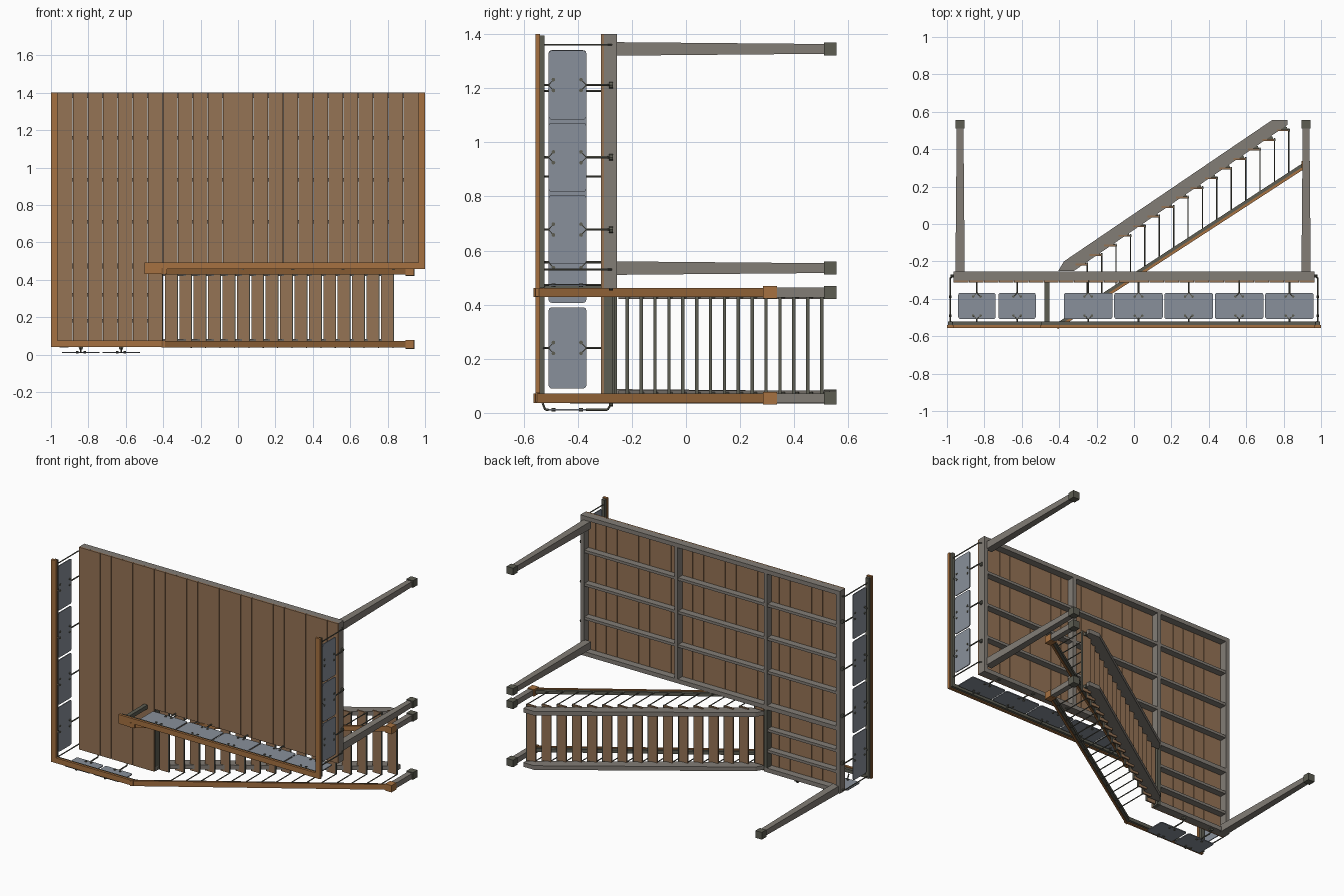
import bpy, bmesh, math
from mathutils import Vector

if "Cube" in bpy.data.objects:
    bpy.data.objects.remove(bpy.data.objects["Cube"])


def mat(name, c):
    m = bpy.data.materials.new(name)
    m.diffuse_color = (*c, 1)
    m.use_nodes = True
    m.node_tree.nodes["Principled BSDF"].inputs["Base Color"].default_value = m.diffuse_color
    return m


BOARD = mat("board_wood", (0.30, 0.172, 0.09))
RAIL = mat("handrail_wood", (0.38, 0.165, 0.052))
GREY = mat("grey_timber", (0.225, 0.205, 0.18))
METAL = mat("dark_metal", (0.11, 0.11, 0.085))
GLASS = mat("panel_glass", (0.25, 0.28, 0.325))


def mesh(name, bm, m):
    bmesh.ops.recalc_face_normals(bm, faces=bm.faces)
    me = bpy.data.meshes.new(name)
    bm.to_mesh(me)
    bm.free()
    me.materials.append(m)
    ob = bpy.data.objects.new(name, me)
    bpy.context.collection.objects.link(ob)
    return ob


def prism(name, a, b, m):
    """Solid between two matching outlines of 3D points."""
    bm = bmesh.new()
    va = [bm.verts.new(p) for p in a]
    vb = [bm.verts.new(p) for p in b]
    n = len(va)
    bm.faces.new(va)
    bm.faces.new(vb[::-1])
    for i in range(n):
        j = (i + 1) % n
        bm.faces.new((va[i], vb[i], vb[j], va[j]))
    return mesh(name, bm, m)


def box(name, x0, x1, y0, y1, z0, z1, m):
    q = [(x0, y0), (x1, y0), (x1, y1), (x0, y1)]
    return prism(name, [(*p, z0) for p in q], [(*p, z1) for p in q], m)


def plate(name, pts, z0, z1, m):
    return prism(name, [(*p, z0) for p in pts], [(*p, z1) for p in pts], m)


def rod(name, p, q, r, m, sides=6):
    p, q = Vector(p), Vector(q)
    rot = (q - p).to_track_quat('Z', 'Y')
    ring = [rot @ Vector((r * math.cos(t), r * math.sin(t), 0))
            for t in (2 * math.pi * i / sides for i in range(sides))]
    return prism(name, [p + v for v in ring], [q + v for v in ring], m)


def path(name, pts, r, m):
    for p, q in zip(pts, pts[1:]):
        rod(name, p, q, r, m)


# deck boards, shortened beside the stair opening
N = 24
pitch = 1.93 / N
for i in range(N):
    x = -0.965 + i * pitch
    box("deck_board", x + 0.0012, x + pitch - 0.0012, -0.314, -0.303,
        0.04 if i < 7 else 0.46, 1.40, BOARD)

# deck frame: edge beams, cross beams and joists
F0, F1 = -0.303, -0.255
box("left_edge_beam", -0.965, -0.937, F0, F1, 0.04, 1.4, GREY)
box("right_edge_beam", 0.937, 0.965, F0, F1, 0.46, 1.4, GREY)
box("top_edge_beam", -0.965, 0.965, F0, F1, 1.372, 1.4, GREY)
box("middle_edge_beam", -0.965, 0.965, F0, F1, 0.46, 0.488, GREY)
box("bottom_edge_beam", -0.965, -0.4, F0, F1, 0.04, 0.068, GREY)
box("stair_side_beam", -0.425, -0.4, F0, F1, 0.04, 0.46, METAL)
box("left_centre_beam", -0.425, -0.4, F0, F1, 0.46, 1.4, GREY)
box("right_centre_beam", 0.24, 0.265, F0, F1, 0.46, 1.4, GREY)
for z in (0.71, 0.935, 1.16):
    box("joist", -0.94, 0.94, F0, -0.258, z - 0.009, z + 0.009, GREY)
for z in (0.18, 0.32):
    box("short_joist", -0.94, -0.42, F0, -0.258, z - 0.009, z + 0.009, GREY)


# tapered legs with square feet
def leg(name, x, z, y0, w0, w1):
    def sq(y, w):
        return [(x - w, y, z - w), (x + w, y, z - w), (x + w, y, z + w), (x - w, y, z + w)]
    prism(name, sq(y0, w0), sq(0.52, w1), GREY)
    box(name + "_foot", x - 0.024, x + 0.024, 0.51, 0.557, z - 0.024, z + 0.024, METAL)


leg("upper_right_leg", 0.92, 1.345, -0.27, 0.025, 0.018)
leg("lower_right_leg", 0.92, 0.535, -0.27, 0.025, 0.018)
leg("left_leg", -0.93, 0.063, -0.27, 0.025, 0.018)

# flat handrails: wood cap on a metal bar
R0, R1, R2 = -0.557, -0.540, -0.522


def rail(name, x0, x1, z0, z1):
    box(name + "_cap", x0, x1, R0, R1, z0, z1, RAIL)
    i = 0.006
    box(name + "_bar", x0 + i, x1 - i, R1, R2, z0 + i, z1 - i, METAL)


rail("left_handrail", -1.0, -0.965, 0.04, 1.4)
rail("right_handrail", 0.965, 1.0, 0.46, 1.4)
rail("bottom_handrail", -1.0, -0.39, 0.04, 0.075)
rail("middle_handrail", -0.5, 1.0, 0.457, 0.492)
rail("stair_corner_handrail", -0.5, -0.38, 0.43, 0.457)
box("stair_corner_post", -0.478, -0.452, R2, F0, 0.45, 0.476, METAL)


# stair handrails, newel posts and stringers
def slope(x):
    return R0 + 0.65 * (x + 0.4)


for z0, z1, name in ((0.037, 0.072, "outer"), (0.428, 0.462, "inner")):
    zc = (z0 + z1) / 2
    a, b = -0.41, 0.925
    plate(name + "_stair_handrail", [(a, slope(a)), (b, slope(b)),
          (b, slope(b) + 0.016), (a, slope(a) + 0.016)], z0, z1, RAIL)
    plate(name + "_stair_rail_bar", [(a, slope(a) + 0.016), (b, slope(b) + 0.016),
          (b, slope(b) + 0.036), (a, slope(a) + 0.036)], z0 + 0.006, z1 - 0.006, METAL)
    box(name + "_newel_cap", 0.895, 0.942, 0.285, 0.337, zc - 0.023, zc + 0.023, RAIL)
    leg(name + "_newel", 0.92, zc, 0.33, 0.018, 0.018)

outline = [(-0.405, -0.25), (-0.375, -0.2), (0.74, 0.557), (0.82, 0.557),
           (0.82, 0.53), (-0.32, -0.25)]
for z in (0.055, 0.42):
    plate("stair_stringer", outline, z, z + 0.028, GREY)

# treads with metal nosing, brackets and balusters
for i in range(-1, 15):
    x = -0.25 + i * 0.077
    y = -0.215 + i * 0.0513
    box("tread", x - 0.064, x, y - 0.007, y + 0.003, 0.04, 0.455, BOARD)
    box("tread_nosing", x, x + 0.005, y - 0.008, y + 0.004, 0.04, 0.455, METAL)
    if i < 0:
        continue
    for z in (0.06, 0.425):
        plate("tread_bracket", [(x - 0.085, y), (x - 0.004, y), (x - 0.012, y + 0.016),
              (x - 0.055, y + 0.03)], z, z + 0.018, METAL)
    for z in (0.037, 0.452):
        rod("stair_baluster", (x, y + 0.008, z), (x, slope(x) + 0.03, z), 0.0035, METAL)


# glass panels on forked metal stanchions
def panel(axis, w, u0, u1, edge):
    def P(u, y, d):
        return (d, y, u) if axis == 'x' else (u, y, d)
    y0, y1, r = -0.508, -0.368, 0.012
    pts = []
    for cu, cy, a in ((u1 - r, y1 - r, 0), (u0 + r, y1 - r, 90),
                      (u0 + r, y0 + r, 180), (u1 - r, y0 + r, 270)):
        for k in range(4):
            t = math.radians(a + 30 * k)
            pts.append((cu + r * math.cos(t), cy + r * math.sin(t)))
    h = 0.003
    prism("glass_panel", [P(u, y, w - h) for u, y in pts],
          [P(u, y, w + h) for u, y in pts], GLASS)
    c = (u0 + u1) / 2
    # upright from the deck edge and stub from the handrail
    path("stanchion", [P(c, -0.275, edge), P(c, -0.29, w), P(c, -0.37, w)], 0.0045, METAL)
    path("rail_stub", [P(c, -0.53, edge), P(c, -0.52, w), P(c, -0.508, w)], 0.0045, METAL)
    rod("stanchion_base", P(c, -0.285, edge), P(c, -0.27, edge), 0.012, METAL, 8)
    for s in (-1, 1):
        for ya, yb in ((-0.368, -0.388), (-0.508, -0.490)):
            rod("clamp_arm", P(c, ya, w), P(c + s * 0.02, yb, w), 0.004, METAL)
            rod("clamp_disc", P(c + s * 0.02, yb, w - 0.007),
                P(c + s * 0.02, yb, w + 0.007), 0.007, METAL, 8)


for k in range(4):
    panel('x', -0.983, 0.09 + 0.3167 * k, 0.39 + 0.3167 * k, -0.968)
for k in range(3):
    panel('x', 0.983, 0.55 + 0.267 * k, 0.805 + 0.267 * k, 0.968)
for k in range(5):
    panel('z', 0.472, -0.375 + 0.269 * k, -0.115 + 0.269 * k, 0.464)
for k in range(2):
    panel('z', 0.0115, -0.94 + 0.215 * k, -0.74 + 0.215 * k, 0.036)

# plain end posts of the railings
for x, z in ((-0.983, 1.36), (0.983, 1.36), (0.983, 0.53), (-0.983, 0.06)):
    e = math.copysign(0.967, x)
    path("end_post", [(x, R2, z), (x, -0.29, z), (e, -0.275, z)], 0.0038, METAL)
